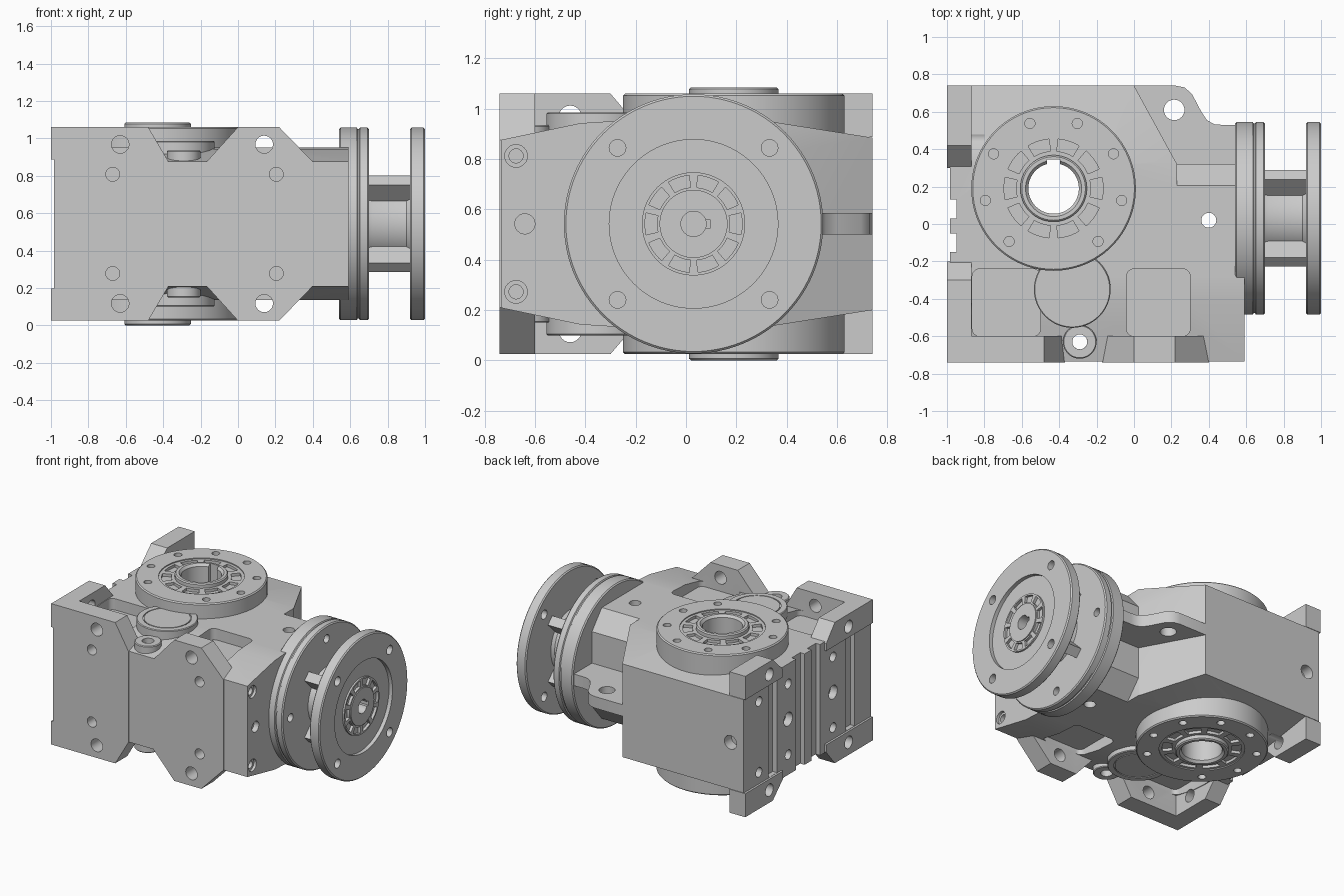
import bpy, bmesh
from math import sin, cos, pi, radians
from mathutils import Vector

if "Cube" in bpy.data.objects:
    bpy.data.objects.remove(bpy.data.objects["Cube"])

M = 0.5425          # height of the horizontal mirror plane
HUB = (-0.43, 0.19)  # output shaft centre in plan
FC = (0.03, M)      # input flange centre in (y, z)
AXES = {'x': lambda u, v, w: (w, u, v),
        'y': lambda u, v, w: (u, w, v),
        'z': lambda u, v, w: (u, v, w)}


def finish(name, bm):
    bmesh.ops.remove_doubles(bm, verts=bm.verts, dist=1e-5)
    bmesh.ops.recalc_face_normals(bm, faces=bm.faces)
    me = bpy.data.meshes.new(name)
    bm.to_mesh(me)
    bm.free()
    ob = bpy.data.objects.new(name, me)
    bpy.context.collection.objects.link(ob)
    return ob


def prism(pts, axis, a, b, name="cutter"):
    """Extrude a 2D outline along an axis from a to b."""
    bm, f = bmesh.new(), AXES[axis]
    lo = [bm.verts.new(f(u, v, a)) for u, v in pts]
    hi = [bm.verts.new(f(u, v, b)) for u, v in pts]
    bm.faces.new(lo)
    bm.faces.new(hi)
    for i in range(len(pts)):
        j = (i + 1) % len(pts)
        bm.faces.new((lo[i], lo[j], hi[j], hi[i]))
    return finish(name, bm)


def arc(c, r, a0, a1, n):
    return [(c[0] + r * cos(a0 + (a1 - a0) * i / n),
             c[1] + r * sin(a0 + (a1 - a0) * i / n)) for i in range(n + 1)]


def cyl(c, r, axis, a, b, name="cutter", n=24):
    return prism(arc(c, r, 0, 2 * pi, n)[:-1], axis, a, b, name)


def rect(u0, u1, v0, v1, r=0):
    if not r:
        return [(u0, v0), (u1, v0), (u1, v1), (u0, v1)]
    cs = [(u1 - r, v1 - r), (u0 + r, v1 - r), (u0 + r, v0 + r), (u1 - r, v0 + r)]
    return [p for i, c in enumerate(cs) for p in arc(c, r, i * pi / 2, (i + 1) * pi / 2, 6)]


def lathe(name, prof, axis, c, closed=False, n=96):
    """Revolve (radius, height) points about an axis through c."""
    bm, f = bmesh.new(), AXES[axis]
    rings = [[bm.verts.new(f(c[0] + r * cos(2 * pi * k / n), c[1] + r * sin(2 * pi * k / n), h))
              for k in range(n)] for r, h in prof]
    pairs = list(zip(rings, rings[1:])) + ([(rings[-1], rings[0])] if closed else [])
    for A, B in pairs:
        for k in range(n):
            bm.faces.new((A[k], A[(k + 1) % n], B[(k + 1) % n], B[k]))
    return finish(name, bm)


def boolean(ob, others, op='DIFFERENCE'):
    for o in others:
        o.hide_render = True
        md = ob.modifiers.new("bool", 'BOOLEAN')
        md.operation, md.object, md.solver = op, o, 'EXACT'
        bpy.context.view_layer.objects.active = ob
        bpy.ops.object.modifier_apply(modifier=md.name)
        bpy.data.objects.remove(o)


def sym(half):
    """Close an outline of (u, dz) points by mirroring it about the mid plane."""
    return [(u, M + d) for u, d in half] + [(u, M - d) for u, d in reversed(half)]


def windows(c, r0, r1, axis, a, b, n=10):
    """Ring of shallow pockets."""
    out = []
    for k in range(n):
        t, w = 2 * pi * k / n, 0.72 * pi / n
        out.append(prism(arc(c, r0, t - w, t + w, 5) + arc(c, r1, t + w, t - w, 5), axis, a, b))
    return out


# housing core: plan outline trimmed by the sloped end profile
housing = prism([(-0.985, -0.735), (0.59, -0.735), (0.59, -0.285), (0.56, -0.285), (0.56, 0.32),
                 (0.23, 0.32), (0, 0.74), (-0.985, 0.74)], 'z', 0.05, 1.04, "housing")
boolean(housing, [prism(sym([(-0.8, 0.32), (-0.42, 0.4), (-0.3, 0.4075), (0.33, 0.4075),
                             (0.74, 0.3425), (0.8, 0.333)]), 'x', -1.1, 0.7)], 'INTERSECT')

# mounting feet: front plates and the corners of the end face
feet = [prism(sym([(-0.985, 0.5175), (-0.48, 0.5175), (-0.37, 0.33)]), 'y', -0.74, -0.6),
        prism(sym([(-0.17, 0.33), (0, 0.5175), (0.22, 0.5175), (0.4, 0.3325)]), 'y', -0.74, -0.6)]
for s in (1, -1):
    for half in ([(-0.74, 0.345), (-0.74, 0.5175), (-0.3, 0.5175), (-0.2, 0.40), (-0.2, 0.345)],
                 [(0.74, 0.345), (0.74, 0.5175), (0.42, 0.5175), (0.3, 0.40), (0.3, 0.345)]):
        feet.append(prism([(u, M + s * d) for u, d in half], 'x', -1.0, -0.87))
boolean(housing, feet, 'UNION')

# housing bores, pockets and bolt holes
cuts = [cyl(HUB, 0.3, 'z', -0.1, 1.2, n=48),
        cyl((0.40, 0.02), 0.04, 'z', -0.1, 1.2),
        cyl((-0.29, -0.63), 0.04, 'z', -0.1, 1.2),
        cyl((-0.64, M), 0.04, 'x', 0.55, 0.65),
        cyl((-0.88, M), 0.05, 'y', 0.66, 0.8)]
for s in (1, -1):
    z = lambda d: M + s * d
    for x0, x1 in ((-0.865, -0.5), (-0.04, 0.30)):
        cuts.append(prism(rect(x0, x1, -0.6, -0.24, 0.04), 'z', z(0.325), z(0.6)))
    cuts.append(prism([(0.17, z(0.45)), (0.4, z(0.45)), (0.4, z(0.18))], 'x', 0.23, 0.7))
    for x in (-0.63, 0.14):
        cuts.append(cyl((x, z(0.425)), 0.047, 'y', -0.8, -0.55))
    for x in (-0.67, 0.205):
        cuts.append(cyl((x, z(0.265)), 0.037, 'y', -0.8, -0.66))
    for y in (-0.46, 0.46):
        cuts.append(cyl((y, z(0.425)), 0.045, 'x', -1.1, -0.8))
    for y in (0.56, 0.22, -0.3):
        cuts.append(cyl((y, z(0.26)), 0.035, 'x', -1.1, -0.92))
    cuts.append(cyl((-0.675, z(0.27)), 0.045, 'x', 0.57, 0.65))
    cuts.append(cyl((-0.675, z(0.27)), 0.028, 'x', 0.5, 0.65))
for y in (0.22, -0.3):
    cuts.append(cyl((y, M), 0.05, 'x', -1.1, -0.93))
for y, d in ((0.40, 0.343), (0.08, 0.5), (-0.1, 0.5), (-0.5, 0.343)):
    cuts.append(prism(rect(y - 0.05, y + 0.05, M - d, M + d), 'x', -1.1, -0.95))
boolean(housing, cuts)

# lifting lug beside the input neck
lug = prism([(-0.02, 0.3), (-0.02, 0.74), (0.22, 0.74), (0.27, 0.73), (0.31, 0.695), (0.36, 0.6),
             (0.39, 0.555), (0.43, 0.533), (0.47, 0.53), (0.56, 0.53), (0.56, 0.3)],
            'z', M - 0.0425, M + 0.0425, "lifting_lug")
boolean(lug, [cyl((0.215, 0.61), 0.055, 'z', 0.3, 0.8)])

# output hub with hollow shaft, screw holes and bearing pockets on both faces
half = [(0.135, 0.525), (0.15, 0.5425), (0.17, 0.5425), (0.178, 0.535), (0.178, 0.51),
        (0.285, 0.51), (0.285, 0.5175), (0.432, 0.5175), (0.44, 0.5095)]
hub = lathe("output_hub", sym(half), 'z', HUB, closed=True)
cuts = [prism(rect(HUB[0] - 0.035, HUB[0] + 0.035, HUB[1] + 0.1, HUB[1] + 0.155), 'z', -0.1, 1.2)]
for s in (1, -1):
    for k in range(8):
        a = radians(-50 + 40 * k)
        cuts.append(cyl((HUB[0] + 0.37 * cos(a), HUB[1] + 0.37 * sin(a)), 0.027, 'z',
                        M + s * 0.46, M + s * 0.6))
    cuts += windows(HUB, 0.2, 0.265, 'z', M + s * 0.49, M + s * 0.6)
boolean(hub, cuts)

# round covers and small bosses on both sides
for s, side in ((1, "upper"), (-1, "lower")):
    z = lambda d: M + s * d
    lathe(side + "_cover", [(r, z(d)) for r, d in
          [(0, 0.37), (0.205, 0.37), (0.205, 0.4375), (0.2, 0.4425), (0.162, 0.4425),
           (0.162, 0.436), (0.155, 0.436), (0.155, 0.4425), (0, 0.4425)]], 'z', (-0.33, -0.35))
    lathe(side + "_boss", [(r, z(d)) for r, d in
          [(0.04, 0.32), (0.09, 0.32), (0.09, 0.387), (0.085, 0.3925), (0.04, 0.3925)]],
          'z', (-0.29, -0.63), closed=True, n=32)

# adapter flange against the housing
adapter = lathe("adapter_flange", [(0, 0.54), (0.507, 0.54), (0.515, 0.548), (0.515, 0.635),
                                   (0.507, 0.64), (0.507, 0.647), (0.515, 0.652), (0.515, 0.692),
                                   (0.507, 0.70), (0, 0.70)], 'x', FC)
boolean(adapter, [cyl((FC[0] + 0.42 * cos(k * pi / 2), FC[1] + 0.42 * sin(k * pi / 2)), 0.03,
                      'x', 0.66, 0.75) for k in range(4)])

# motor flange with neck, recessed face, bearing pockets and keyed bore
motor = lathe("motor_flange", [(0, 0.69), (0.22, 0.69), (0.21, 0.72), (0.21, 0.90), (0.225, 0.92),
                               (0.507, 0.92), (0.515, 0.928), (0.515, 0.992), (0.507, 1.0),
                               (0.335, 1.0), (0.335, 0.972), (0.205, 0.972), (0.205, 0.985),
                               (0.135, 0.985), (0.135, 0.992), (0.05, 0.992), (0.05, 0.85),
                               (0, 0.85)], 'x', FC)
cuts = windows(FC, 0.145, 0.193, 'x', 0.965, 1.1)
cuts.append(prism(rect(FC[0] + 0.03, FC[0] + 0.068, M - 0.016, M + 0.016), 'x', 0.87, 1.1))
for u in (-0.302, 0.302):
    for v in (-0.302, 0.302):
        cuts.append(cyl((FC[0] + u, FC[1] + v), 0.033, 'x', 0.9, 1.1))
boolean(motor, cuts)

# four diagonal ribs along the neck
for k in range(4):
    a = pi / 4 + k * pi / 2
    d, n = Vector((cos(a), sin(a))), Vector((-sin(a), cos(a))) * 0.035
    c = Vector(FC)
    prism([tuple(c + d * r + n * t) for r, t in ((0.15, -1), (0.33, -1), (0.33, 1), (0.15, 1))],
          'x', 0.69, 0.93, "neck_rib_%d" % (k + 1))

# smooth the round surfaces, keep edges sharp
bpy.ops.object.select_all(action='DESELECT')
for ob in bpy.context.scene.objects:
    ob.select_set(True)
    bpy.context.view_layer.objects.active = ob
bpy.ops.object.shade_smooth_by_angle(angle=radians(30))
